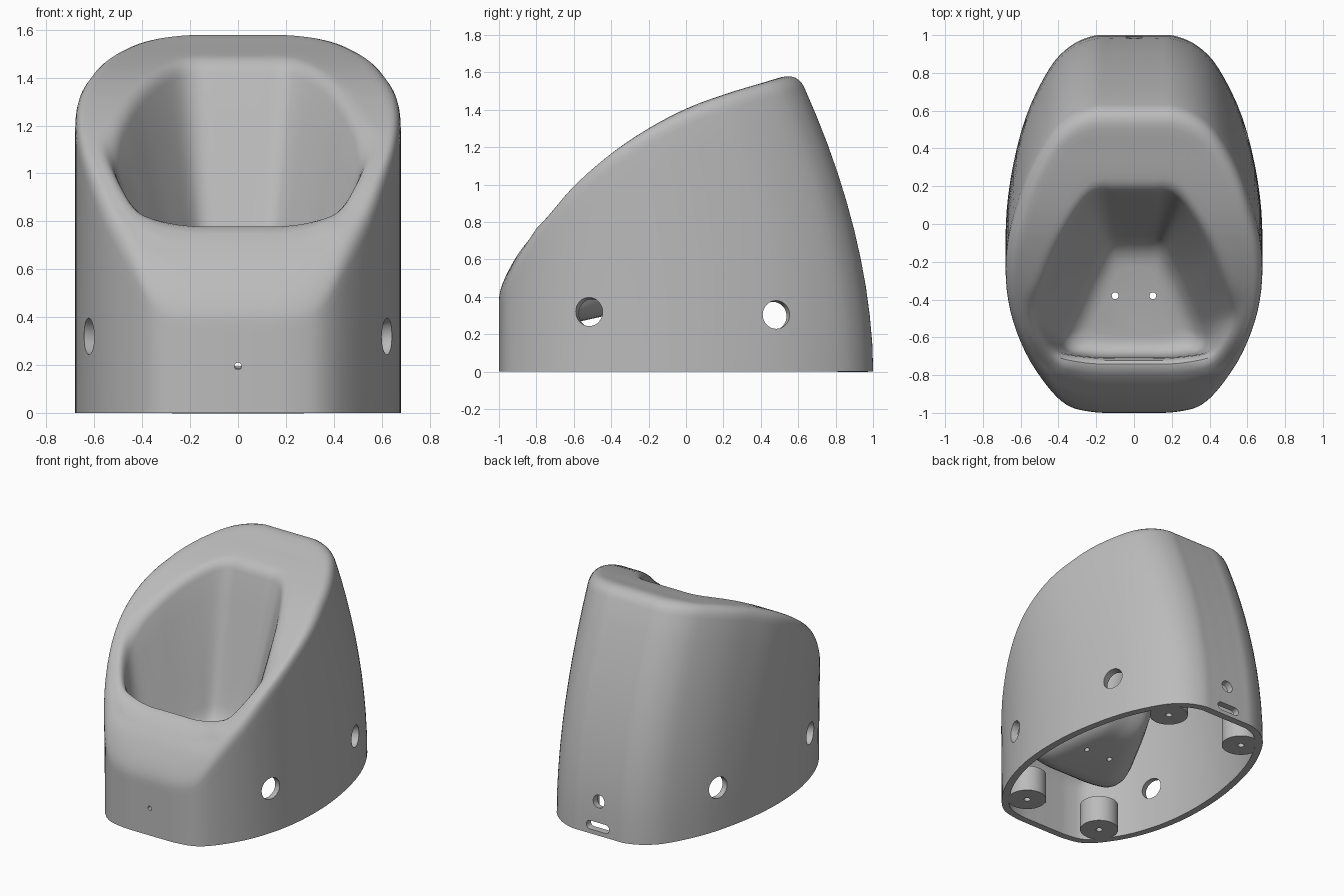
import bpy, bmesh, math
from mathutils import Vector

if "Cube" in bpy.data.objects:
    bpy.data.objects.remove(bpy.data.objects["Cube"], do_unlink=True)

grey = bpy.data.materials.new("plain grey")
grey.use_nodes = True
grey.diffuse_color = (0.5, 0.5, 0.5, 1)
grey.node_tree.nodes["Principled BSDF"].inputs["Base Color"].default_value = (0.5, 0.5, 0.5, 1)

# Plan of one half, back to front: base outline, bowl opening, bowl floor
HALF_PLAN = [
    (0, 1, 0, .18, 0, -.1), (.12, 1, .1, .18, .07, -.1),
    (.22, .995, .18, .18, .12, -.11), (.34, .94, .25, .14, .15, -.14),
    (.45, .82, .33, .03, .18, -.2), (.575, .56, .41, -.12, .22, -.28),
    (.655, .23, .47, -.27, .26, -.37), (.68, -.08, .515, -.4, .3, -.46),
    (.655, -.38, .53, -.5, .34, -.55), (.575, -.65, .48, -.61, .36, -.62),
    (.46, -.85, .41, -.68, .33, -.67), (.35, -.96, .3, -.7, .26, -.69),
    (.22, -.995, .18, -.71, .16, -.7), (.1, -1, .08, -.71, .07, -.7),
    (0, -1, 0, -.71, 0, -.7)]
# Side profile of the top: y, z
TOP = [(-1, .46), (-.9, .625), (-.8, .765), (-.6, .99), (-.4, 1.165), (-.2, 1.3),
       (0, 1.405), (.2, 1.48), (.4, 1.54), (.55, 1.585), (.7, 1.62)]
STEPS = 4


def spline(a, b, c, d, t):
    """Catmull-Rom between b and c."""
    return tuple(.5 * (2 * q + (r - p) * t + (2 * p - 5 * q + 4 * r - s) * t * t
                       + (3 * q - p - 3 * r + s) * t ** 3) for p, q, r, s in zip(a, b, c, d))


def mirrored(k):
    return tuple(-v if i % 2 == 0 else v for i, v in enumerate(k))


def top_z(y):
    i = max(0, min(len(TOP) - 2, sum(y > p[0] for p in TOP) - 1))
    (y0, _), (y1, _) = TOP[i], TOP[i + 1]
    a, d = TOP[max(i - 1, 0)], TOP[min(i + 2, len(TOP) - 1)]
    return spline(a, TOP[i], TOP[i + 1], d, max(0, min(1, (y - y0) / (y1 - y0))))[1]


def wall(x, y, z):
    """Outer wall point: the back leans forward with height."""
    return Vector((x, y - .17 * z ** 1.85 * max(0, min(1, (y + 1) / 1.4)), z))


def fillet(a, corner, b, n=6):
    return [a * (1 - t) ** 2 + corner * 2 * t * (1 - t) + b * t * t
            for t in [i / n for i in range(n + 1)]]


def on_top(p):
    return Vector((p.x, p.y, top_z(p.y)))


def column(k):
    """Path up the outer wall, over the rim and down into the bowl."""
    ox, oy, qx, qy, fx, fy = k
    z = 1.0
    for _ in range(30):
        z = .5 * (z + top_z(wall(ox, oy, z).y))
    rim, lip = wall(ox, oy, z), on_top(Vector((qx, qy, 0)))
    floor = Vector((fx, fy, .29 + .22 * (fy + .7)))
    front = max(0, min(1, (-qy - .35) / .35))
    span = (lip - rim).xy.length
    r_in = min(.3 * span, .09) / span
    r_out = min(.45 * span, .06 + .09 * front) / span
    start, end = on_top(rim.lerp(lip, r_in)), on_top(rim.lerp(lip, 1 - r_out))
    path = [wall(ox, oy, (z - .08) * i / 10) for i in range(10)]
    path += fillet(wall(ox, oy, z - .08), rim, start)
    path += [on_top(start.lerp(end, i / 6)) for i in range(1, 6)]
    drop = (floor - lip).normalized()
    bowl_top = lip + drop * (.06 + .12 * front)
    path += fillet(end, lip, bowl_top)
    bowl_low = floor - drop * .14
    path += [bowl_top.lerp(bowl_low, i / 5) for i in range(1, 5)]
    inward = floor.lerp(Vector((0, -.42, .29 + .22 * .28)), .4)
    return path + fillet(bowl_low, floor, inward)


def finish(name, bm):
    bmesh.ops.recalc_face_normals(bm, faces=bm.faces)
    mesh = bpy.data.meshes.new(name)
    bm.to_mesh(mesh)
    bm.free()
    mesh.materials.append(grey)
    ob = bpy.data.objects.new(name, mesh)
    bpy.context.collection.objects.link(ob)
    return ob


def add_cylinder(bm, centre, axis, radius, length, sides=32):
    mat = Vector(axis).to_track_quat('Z', 'Y').to_matrix().to_4x4()
    mat.translation = centre
    bmesh.ops.create_cone(bm, cap_ends=True, segments=sides, radius1=radius,
                          radius2=radius, depth=length, matrix=mat)


def bake(ob, helpers=()):
    """Apply the modifiers, drop the cutters and shade."""
    deps = bpy.context.evaluated_depsgraph_get()
    mesh = bpy.data.meshes.new_from_object(ob.evaluated_get(deps))
    ob.modifiers.clear()
    ob.data = mesh
    for h in helpers:
        bpy.data.objects.remove(h, do_unlink=True)
    bpy.ops.object.select_all(action='DESELECT')
    ob.select_set(True)
    bpy.context.view_layer.objects.active = ob
    bpy.ops.object.shade_smooth_by_angle(angle=math.radians(35))


def cut(ob, cutter):
    cutter.hide_render = True
    mod = ob.modifiers.new("holes", 'BOOLEAN')
    mod.operation, mod.solver, mod.object = 'DIFFERENCE', 'MANIFOLD', cutter


# Shell: closed loop of columns, thickened inwards
loop = HALF_PLAN + [mirrored(k) for k in HALF_PLAN[-2:0:-1]]
n = len(loop)
keys = [spline(loop[i - 1], loop[i], loop[(i + 1) % n], loop[(i + 2) % n], s / STEPS)
        for i in range(n) for s in range(STEPS)]
bm = bmesh.new()
cols = [[bm.verts.new(p) for p in column(k)] for k in keys]
for i, b in enumerate(cols):
    a = cols[i - 1]
    for j in range(len(a) - 1):
        bm.faces.new((a[j], a[j + 1], b[j + 1], b[j]))
bm.faces.new([c[-1] for c in cols])
shell = finish("shell", bm)
if sum(f.normal.z * f.area for f in shell.data.polygons) < 0:
    shell.data.flip_normals()
solid = shell.modifiers.new("thickness", 'SOLIDIFY')
solid.thickness, solid.offset = .05, -1

# Holes: sides, front, back and bowl drain
bm = bmesh.new()
for side in (-1, 1):
    add_cylinder(bm, (side * .6, -.51, .315), (side, -.35, .2), .075, .25)
    add_cylinder(bm, (side * .6, .485, .305), (side, .35, .15), .075, .25)
    add_cylinder(bm, (side * .1, -.38, .33), (0, 0, 1), .018, .3, 16)
add_cylinder(bm, (0, -1, .195), (0, 1, 0), .015, .3, 16)
add_cylinder(bm, (0, 1, .24), (0, 1, .15), .045, .3)
holes = finish("hole_cutter", bm)
cut(shell, holes)

# Cable slot low on the back
bm = bmesh.new()
bmesh.ops.create_cube(bm, size=1)
bmesh.ops.scale(bm, vec=(.18, .3, .06), verts=bm.verts)
bmesh.ops.translate(bm, vec=(0, 1, .06), verts=bm.verts)
along = [e for e in bm.edges if abs((e.verts[0].co - e.verts[1].co).y) > .1]
bmesh.ops.bevel(bm, geom=along, offset=.028, segments=6, profile=.5, affect='EDGES')
slot = finish("slot_cutter", bm)
cut(shell, slot)
bake(shell, (holes, slot))

# Screw posts inside the base
for sx, right in ((-1, "right"), (1, "left")):
    for sy, front in ((-1, "front"), (1, "back")):
        bm = bmesh.new()
        add_cylinder(bm, (sx * .32, sy * .75, .095), (0, 0, 1), .13, .19, 40)
        post = finish(f"{front}_{right}_screw_post", bm)
        bm = bmesh.new()
        add_cylinder(bm, (sx * .32, sy * .75, 0), (0, 0, 1), .022, .24, 16)
        screw = finish("screw_cutter", bm)
        cut(post, screw)
        bake(post, (screw,))
